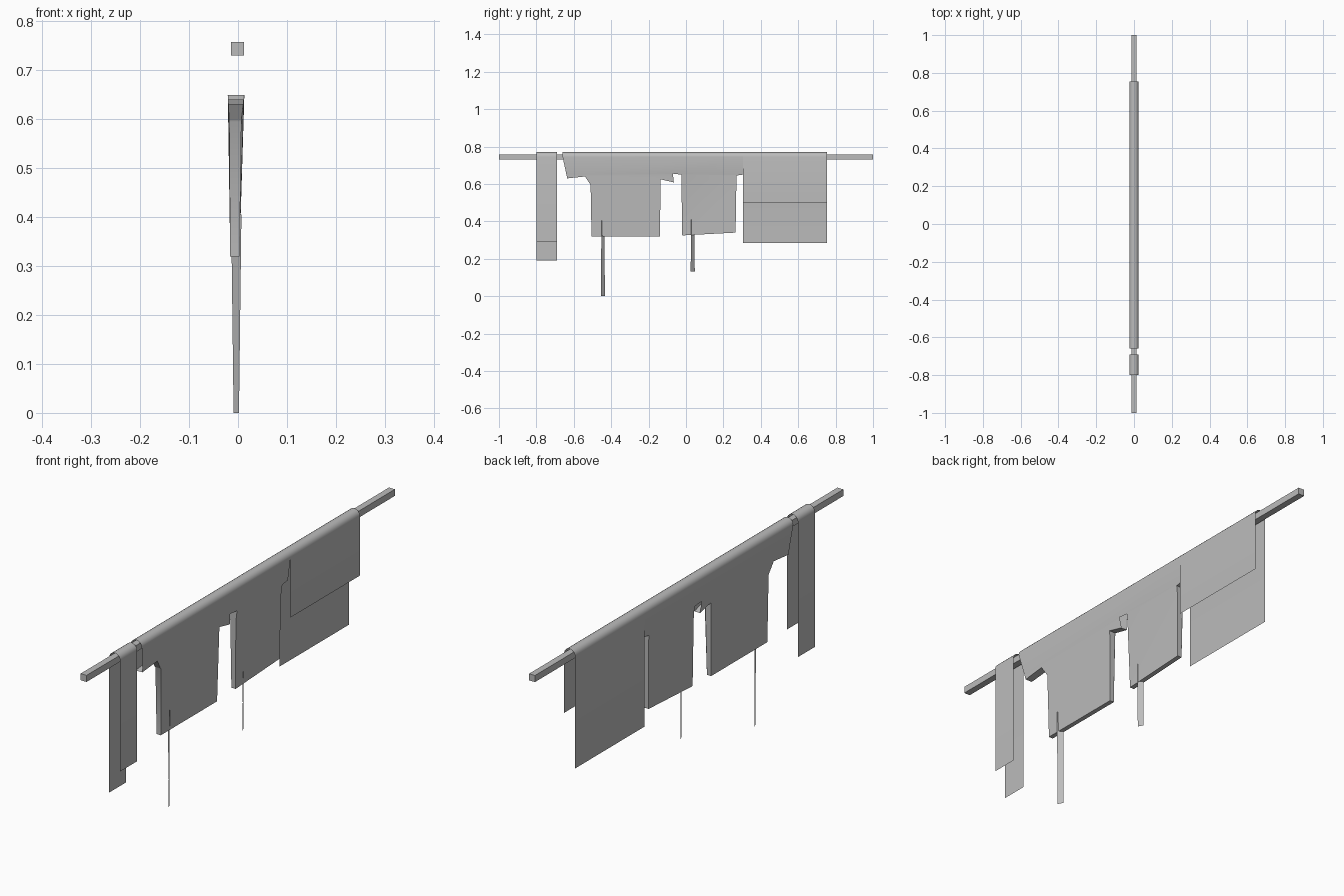
import bpy, bmesh, math

cube = bpy.data.objects.get("Cube")
if cube:
    bpy.data.objects.remove(cube, do_unlink=True)

grey = bpy.data.materials.new("plain_grey")
grey.use_nodes = True
grey.diffuse_color = (0.5, 0.5, 0.5, 1)
grey.node_tree.nodes["Principled BSDF"].inputs["Base Color"].default_value = (0.5, 0.5, 0.5, 1)

RADIUS, FOLD_Z = 0.025, 0.745


def finish(name, bm, smooth=False):
    mesh = bpy.data.meshes.new(name)
    bm.to_mesh(mesh)
    bm.free()
    mesh.materials.append(grey)
    obj = bpy.data.objects.new(name, mesh)
    bpy.context.collection.objects.link(obj)
    if smooth:
        bpy.ops.object.select_all(action='DESELECT')
        obj.select_set(True)
        bpy.context.view_layer.objects.active = obj
        bpy.ops.object.shade_smooth_by_angle(angle=math.radians(40))
    return obj


def add_strip(bm, profile, y0, y1):
    """Sweep an (x, z) profile along y."""
    rows = [[bm.verts.new((x, y, z)) for y in (y0, y1)] for x, z in profile]
    for a, b in zip(rows, rows[1:]):
        bm.faces.new((a[0], a[1], b[1], b[0]))


def arch():
    """Half circle over the rail, from +x to -x."""
    angles = [math.pi * i / 10 for i in range(11)]
    return [(RADIUS * math.cos(a), FOLD_Z + RADIUS * math.sin(a)) for a in angles]


def towel(name, y0, y1, left_z, right_z):
    bm = bmesh.new()
    add_strip(bm, [(RADIUS, left_z)] + arch() + [(-RADIUS, right_z)], y0, y1)
    finish(name, bm, True)


# Rail
bm = bmesh.new()
bmesh.ops.create_cube(bm, size=1)
bmesh.ops.scale(bm, vec=(0.027, 2, 0.027), verts=bm.verts)
bmesh.ops.translate(bm, vec=(-0.001, 0, 0.744), verts=bm.verts)
finish("rail", bm)

# Folded towels
towel("narrow_towel", -0.8, -0.69, 0.29, 0.19)
towel("wide_towel", 0.305, 0.755, 0.5, 0.285)

# Pair of hanging garments: lower outline as (y, z, closed towards the next point)
outline = [(-0.66, FOLD_Z, False), (-0.635, 0.63, True), (-0.54, 0.64, True),
           (-0.51, 0.595, True), (-0.505, 0.32, True), (-0.14, 0.32, True),
           (-0.135, 0.625, True), (-0.065, 0.608, False), (-0.07, 0.655, False),
           (-0.025, 0.65, True), (-0.02, 0.325, True), (0.265, 0.34, True),
           (0.27, 0.645, True), (0.305, 0.65, False), (0.305, FOLD_Z, False)]

# Half-widths narrow downwards: z, left x, right x
widths = [(0.32, 0.003, -0.016), (0.6, 0.007, -0.018),
          (0.65, 0.013, -0.021), (FOLD_Z, RADIUS, -RADIUS)]


def side_x(side, z):
    column = 1 if side > 0 else 2
    for low, high in zip(widths, widths[1:]):
        if z <= high[0] + 1e-5:
            t = max(0, (z - low[0]) / (high[0] - low[0]))
            return low[column] + t * (high[column] - low[column])
    return widths[-1][column]


bm = bmesh.new()
left = [bm.verts.new((1, y, z)) for y, z, _ in outline]
right = [bm.verts.new((-1, y, z)) for y, z, _ in outline]
bm.faces.new(left)
bm.faces.new(right[::-1])
for i, point in enumerate(outline):
    if point[2]:
        bm.faces.new((left[i], right[i], right[i + 1], left[i + 1]))
for z, _, _ in widths[1:-1]:
    bmesh.ops.bisect_plane(bm, geom=bm.verts[:] + bm.edges[:] + bm.faces[:],
                           plane_co=(0, 0, z), plane_no=(0, 0, 1))
for v in bm.verts:
    v.co.x = side_x(v.co.x, v.co.z)
add_strip(bm, arch(), outline[0][0], outline[-1][0])
bmesh.ops.remove_doubles(bm, verts=bm.verts, dist=1e-4)
bmesh.ops.recalc_face_normals(bm, faces=bm.faces)
finish("hanging_garments", bm, True)

# Slightly twisted straps hanging from the garments
for name, y, z in (("front_strap", -0.444, 0), ("rear_strap", 0.036, 0.132)):
    bm = bmesh.new()
    corners = [(-0.009, 0.011, 0), (0.002, -0.011, 0),
               (0.007, -0.008, 0.405), (-0.014, 0.006, 0.405)]
    bm.faces.new([bm.verts.new((cx, y + cy, z + cz)) for cx, cy, cz in corners])
    finish(name, bm)
